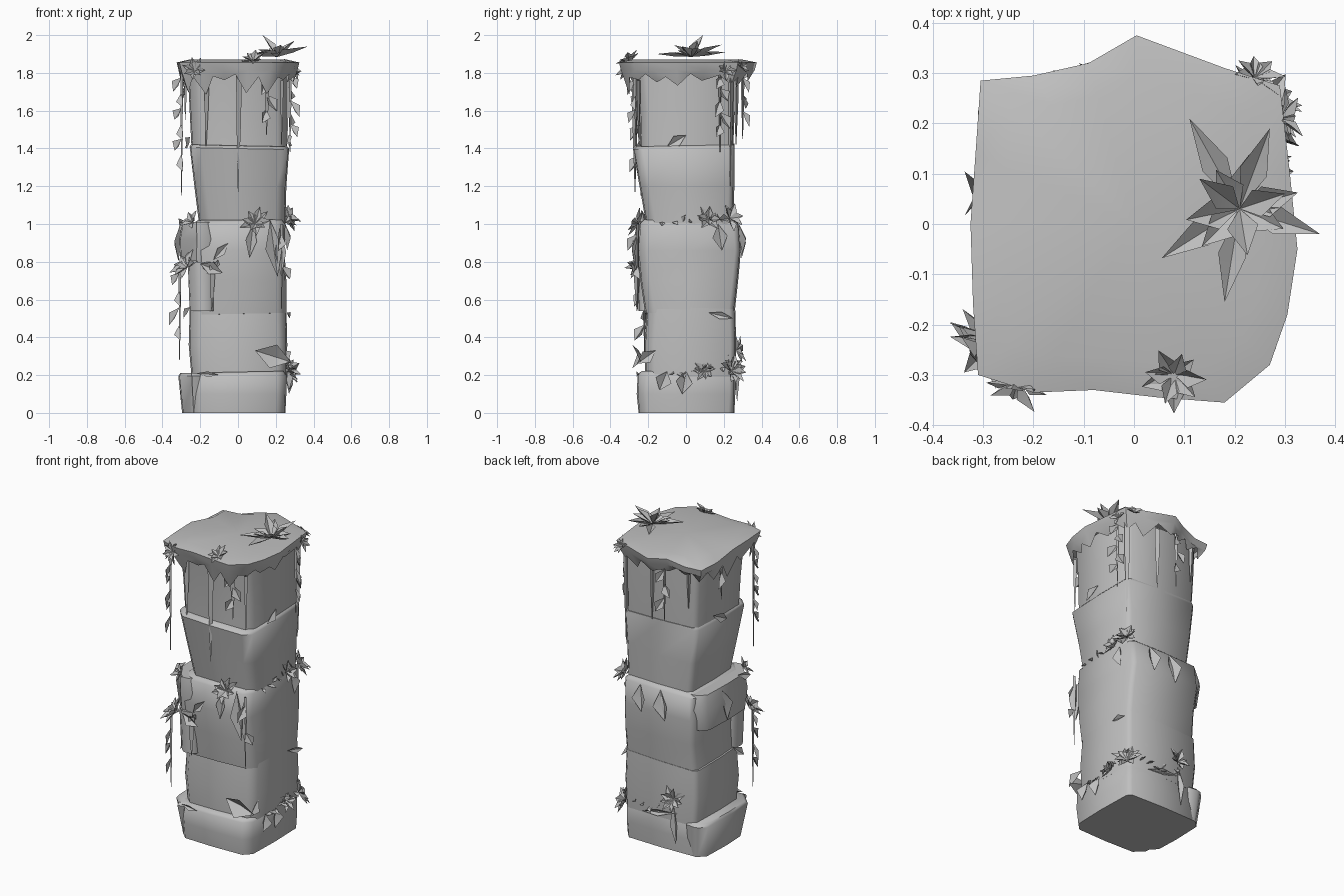
import bpy, math, random
from mathutils import Vector as V

if "Cube" in bpy.data.objects:
    bpy.data.objects.remove(bpy.data.objects["Cube"])

rng = random.Random(4)
stone = bpy.data.materials.new("weathered grey")
stone.diffuse_color = (0.52, 0.52, 0.52, 1)
stone.use_nodes = True
stone.node_tree.nodes["Principled BSDF"].inputs["Base Color"].default_value = stone.diffuse_color


def make(name, verts, faces, angle=35):
    me = bpy.data.meshes.new(name)
    me.from_pydata([tuple(v) for v in verts], [], faces)
    me.validate()
    me.materials.append(stone)
    ob = bpy.data.objects.new(name, me)
    bpy.context.collection.objects.link(ob)
    bpy.ops.object.select_all(action='DESELECT')
    ob.select_set(True)
    bpy.context.view_layer.objects.active = ob
    bpy.ops.object.shade_smooth_by_angle(angle=math.radians(angle))
    return ob


def ring(x0, x1, y0, y1, z, c, tilt=0):
    """Worn square outline: four chamfered corners plus a slightly bowed middle on each side."""
    xm, ym, b = (x0 + x1) / 2, (y0 + y1) / 2, 0.006
    fl, fr, br, bl = c
    pts = [(x0 + fl, y0), (xm, y0 - b), (x1 - fr, y0), (x1, y0 + fr), (x1 + b, ym), (x1, y1 - br),
           (x1 - br, y1), (xm, y1 + b), (x0 + bl, y1), (x0, y1 - bl), (x0 - b, ym), (x0, y0 + fl)]
    return [V((x, y, z + tilt * (x - y))) for x, y in pts]


def block(name, rows, c=(.055, .045, .025, .025)):
    """Loft rows of (x0, x1, y0, y1, z, tilt) and close both ends."""
    verts, n = [], 12
    for x0, x1, y0, y1, z, t in rows:
        verts += ring(x0, x1, y0, y1, z, c, t)
    faces = [tuple(range(n - 1, -1, -1)), tuple(range(len(verts) - n, len(verts)))]
    for r in range(len(rows) - 1):
        for i in range(n):
            j = (i + 1) % n
            faces.append((r * n + i, r * n + j, r * n + n + j, r * n + n + i))
    return make(name, verts, faces, 50)


# Stacked stones
block("base_stone", [(-.25, .245, -.245, .25, 0, 0), (-.25, .25, -.255, .255, .1, 0),
                     (-.25, .25, -.25, .255, .195, .02), (-.24, .24, -.235, .25, .212, .02)])
block("lower_stone", [(-.24, .25, -.21, .255, .19, 0), (-.255, .255, -.215, .26, .36, 0),
                      (-.25, .25, -.20, .255, .55, .03)])
block("middle_stone", [(-.24, .25, -.21, .25, .52, .02), (-.235, .25, -.235, .27, .70, 0),
                       (-.25, .24, -.25, .285, .86, 0), (-.24, .245, -.24, .275, 1.0, .01),
                       (-.21, .23, -.22, .25, 1.02, .01)])
block("upper_stone", [(-.20, .245, -.205, .245, 1.0, 0), (-.225, .25, -.24, .25, 1.2, 0),
                      (-.25, .265, -.275, .25, 1.405, -.02), (-.24, .25, -.26, .25, 1.42, -.02)])
block("top_stone", [(-.24, .25, -.235, .245, 1.40, 0), (-.25, .25, -.24, .25, 1.6, 0),
                    (-.26, .25, -.26, .25, 1.82, 0)])
# Slabs standing proud of the left side
block("base_left_slab", [(-.29, -.18, -.20, .245, 0, 0), (-.31, -.18, -.245, .265, .195, 0),
                         (-.30, -.19, -.23, .25, .21, 0)], (.075, .01, .01, .04))
block("middle_left_slab", [(-.30, -.14, -.235, .235, .79, 0), (-.305, -.13, -.255, .26, .92, 0),
                           (-.29, -.15, -.25, .24, 1.01, 0)], (.08, .02, .01, .04))
block("middle_front_slab", [(-.25, -.13, -.245, -.1, .54, 0), (-.26, -.13, -.25, -.1, .80, 0)],
      (.04, .02, .02, .02))

# Overgrown cap with a ragged hanging rim
outline = [(-.31, -.30), (-.2, -.335), (-.08, -.33), (.05, -.345), (.18, -.355), (.27, -.28),
           (.305, -.18), (.325, -.05), (.31, .1), (.29, .275), (.18, .31), (.005, .375),
           (-.09, .32), (-.2, .295), (-.305, .285), (-.315, .14), (-.325, 0), (-.32, -.16)]
n = len(outline)
sag = [.03 if 13 <= i <= 15 else 0 for i in range(n)]
cv = [V((0, 0, 1.872))] + [V((p[0] * .8, p[1] * .8, 1.87 - s * .3)) for p, s in zip(outline, sag)]
cv += [V((p[0], p[1], 1.855 - s)) for p, s in zip(outline, sag)]
cv += [V((p[0] * .97, p[1] * .97, 1.815 - s)) for p, s in zip(outline, sag)]
for i in range(n):
    a, b = V(outline[i]), V(outline[(i + 1) % n])
    for p, low in ((a, True), ((a + b) / 2, False)):
        z = rng.uniform(1.67, 1.77) if low else rng.uniform(1.77, 1.80)
        s = rng.uniform(.84, .9) if low else .94
        cv.append(V((p.x * s, p.y * s, z)))
cf = []
for i in range(n):
    j, r = (i + 1) % n, 1 + 3 * n
    a, b, c, d = 1 + i, 1 + j, 1 + n + i, 1 + n + j
    e, f = c + n, d + n
    cf += [(0, a, b), (a, c, d, b), (c, e, f, d), (e, r + 2 * i, r + 2 * i + 1),
           (e, r + 2 * i + 1, f), (f, r + 2 * i + 1, r + (2 * i + 2) % (2 * n))]
make("mossy_cap", cv, cf, 50)


def leaf(verts, faces, base, tip, width, normal):
    """Pointed leaf folded along its middle rib."""
    d = tip - base
    side = d.cross(normal)
    side = (side if side.length > 1e-5 else d.cross(V((1, .3, 0)))).normalized() * width / 2
    up = side.cross(d).normalized() * width * .3
    m, k = base + d * .5, len(verts)
    verts += [base, m + side + up, tip, m - side + up, m - up * .3]
    faces += [(k, k + 1, k + 4), (k + 1, k + 2, k + 4), (k + 2, k + 3, k + 4), (k + 3, k, k + 4)]


def tuft(name, pos, axis, count, size, tips=()):
    """Starburst of leaves opening along an axis."""
    verts, faces, pos, axis = [], [], V(pos), V(axis).normalized()
    q = axis.to_track_quat('Z', 'Y')
    for i in range(count):
        az = math.tau * i / count + rng.uniform(-.2, .2)
        el = math.radians(rng.uniform(5, 25) if i % 2 else rng.uniform(15, 40))
        d = q @ V((math.cos(az) * math.cos(el), math.sin(az) * math.cos(el), math.sin(el)))
        leaf(verts, faces, pos, pos + d * size * rng.uniform(.8, 1.1), size * .5, axis)
    for t in tips:
        leaf(verts, faces, pos, V(t), size * .45, axis)
    make(name, verts, faces)


tuft("crown_tuft", (.21, .03, 1.885), (0, 0, 1), 7, .125,
     [(.13, .09, 2.0), (.37, -.02, 1.94), (.055, -.068, 1.9), (.11, .21, 1.91),
      (.27, .19, 1.95), (.18, -.155, 1.9), (.30, .06, 1.97)])
tuft("rim_front_tuft", (.08, -.30, 1.86), (0, -.3, 1), 9, .075)
tuft("rim_back_tuft", (.24, .29, 1.83), (.4, .7, .5), 7, .06)
tuft("rim_right_tuft", (.29, .21, 1.81), (1, .2, .3), 7, .06)
tuft("rim_left_front_tuft", (-.23, -.31, 1.81), (-.2, -1, .3), 7, .075)
tuft("middle_back_tuft", (.25, .23, 1.03), (.7, .6, .5), 10, .09)
tuft("middle_right_tuft", (.25, .12, 1.02), (1, .1, .5), 8, .08)
tuft("middle_front_tuft", (.09, -.25, 1.0), (0, -1, .5), 9, .09)
tuft("middle_corner_tuft", (-.24, -.22, 1.01), (-.6, -.6, .5), 6, .07)
tuft("left_front_tuft", (-.27, -.23, .77), (-.6, -.6, .5), 11, .095)
tuft("low_corner_tuft", (.25, .24, .22), (.6, .6, .4), 11, .095)
tuft("low_right_tuft", (.255, .10, .22), (1, 0, .5), 8, .07)
tuft("low_back_tuft", (-.1, .265, .33), (0, 1, .4), 9, .085)


def vine(name, x, y, z0, z1, width, leaves=0, spread=.08):
    """Tapering hanging tendril, optionally with leaves on alternating sides."""
    verts, faces = [], []
    for z, r in ((z0, width / 2), ((z0 * .6 + z1 * .4), width * .4), (z1, .002)):
        for k in range(3):
            a = math.tau * k / 3
            verts.append(V((x + r * math.cos(a), y + r * math.sin(a), z)))
    for r in (0, 3):
        for k in range(3):
            j = (k + 1) % 3
            faces.append((r + k, r + j, r + 3 + j, r + 3 + k))
    out = V((x, y, 0)).normalized()
    for i in range(leaves):
        z = z0 - (z0 - z1) * .75 * (i + .3) / leaves
        side = V((-out.y, out.x, 0)) * (.6 if i % 2 else -.6)
        d = (out * .35 + side + V((0, 0, -1.1))).normalized()
        b = V((x, y, z))
        leaf(verts, faces, b, b + d * spread * rng.uniform(.9, 1.4), spread * .75, out)
    make(name, verts, faces)


# Tendrils hanging under the cap and from the ledges: x, y, top, bottom, width, leaves
tendrils = [(0, -.27, 1.79, 1.17, .04, 0), (-.17, -.265, 1.78, 1.4, .035, 0),
            (.15, -.265, 1.79, 1.47, .035, 3), (.23, -.25, 1.76, 1.42, .022, 0),
            (-.30, -.24, 1.8, 1.15, .018, 6), (.275, .18, 1.8, 1.38, .018, 5),
            (.25, .235, 1.8, 1.2, .04, 0), (.05, .265, 1.8, 1.42, .035, 0),
            (-.06, .30, 1.8, 1.45, .022, 3), (-.2, .26, 1.78, 1.55, .025, 0),
            (-.31, -.22, .77, .28, .018, 4), (-.14, -.26, .78, .54, .04, 0),
            (-.28, .05, 1.78, 1.55, .02, 1), (.23, -.255, 1.0, .55, .018, 2)]
for i, (x, y, a, b, w, k) in enumerate(tendrils):
    vine(f"tendril_{i + 1}", x, y, a, b, w, k)


def shards(name, normal, pairs):
    """Broad moss flakes lying against a side: (base, tip, width)."""
    verts, faces = [], []
    for b, t, w in pairs:
        leaf(verts, faces, V(b), V(t), w, V(normal))
    make(name, verts, faces)


shards("front_moss", (0, -1, 0), [
    ((.09, -.25, .33), (.28, -.24, .27), .13), ((.17, -.255, 1.02), (.21, -.265, .72), .09),
    ((.08, -.255, 1.0), (.06, -.265, .82), .06), ((-.05, -.255, .90), (-.13, -.26, .81), .05),
    ((-.2, -.265, .79), (-.08, -.28, .74), .07), ((-.22, -.25, .21), (-.1, -.26, .20), .03),
    ((.22, -.25, .98), (.23, -.26, .72), .06)])
shards("right_moss", (1, 0, 0), [
    ((.265, .0, 1.47), (.27, -.1, 1.41), .06), ((.26, .12, .53), (.275, .25, .50), .04),
    ((.26, -.1, .22), (.27, -.14, .12), .09), ((.26, 0, .22), (.27, -.02, .10), .09),
    ((.255, -.16, .33), (.265, -.26, .26), .07), ((.25, .17, 1.0), (.26, .19, .86), .08)])
shards("back_moss", (0, 1, 0), [
    ((-.02, .28, 1.0), (-.06, .295, .82), .10), ((.12, .28, 1.0), (.1, .30, .84), .09),
    ((-.1, .26, .24), (.12, .265, .20), .04), ((-.10, .265, .3), (-.12, .27, .05), .05)])
shards("left_moss", (-1, 0, 0), [
    ((-.255, .1, 1.46), (-.27, -.02, 1.40), .06), ((-.305, .08, 1.0), (-.315, .04, .8), .09),
    ((-.255, -.1, .56), (-.29, -.16, .50), .05), ((-.29, -.1, 1.02), (-.31, -.2, .99), .05)])

# Small leaves creeping along the stone ledges: start, end, outward normal, count
ledges = [((.25, -.1, .20), (.25, .24, .25), (1, 0, 0), 10),
          ((.2, .25, .24), (-.15, .26, .24), (0, 1, 0), 7),
          ((.25, -.15, 1.01), (.25, .22, 1.01), (1, 0, 0), 7),
          ((-.2, -.24, .78), (-.1, -.26, .77), (0, -1, 0), 4)]
for i, (a, b, nrm, count) in enumerate(ledges):
    verts, faces, out = [], [], V(nrm)
    for k in range(count):
        p = V(a).lerp(V(b), (k + .5) / count)
        d = out * .4 + V((rng.uniform(-1, 1), rng.uniform(-1, 1), rng.uniform(-1, 1))) * .7
        d -= out * min(0, d.dot(out))
        leaf(verts, faces, p, p + d.normalized() * rng.uniform(.04, .065), .03, out + V((0, 0, 1)))
    make(f"ledge_leaves_{i + 1}", verts, faces)
